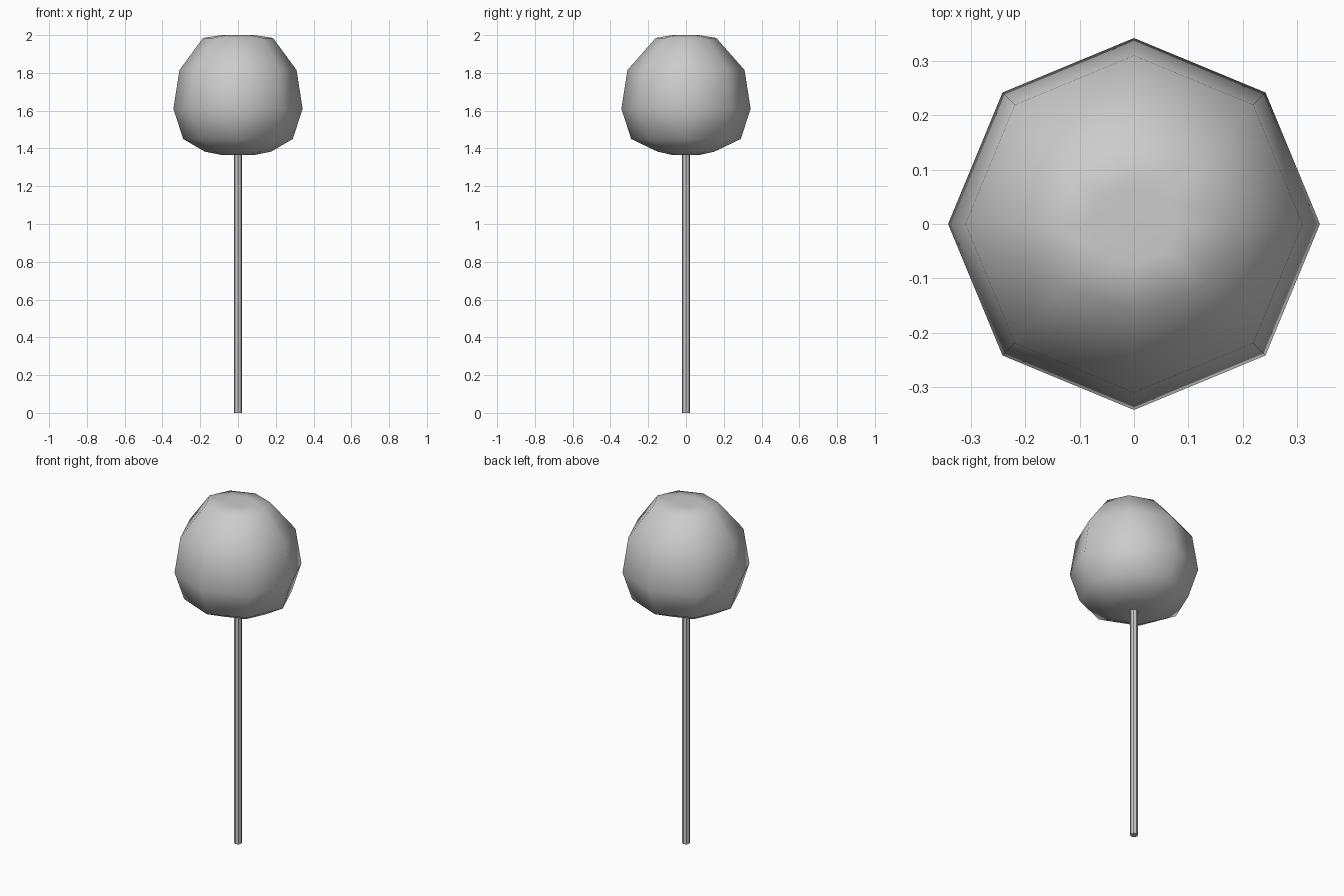
import bpy
import bmesh
from math import cos, sin, tau

cube = bpy.data.objects.get("Cube")
if cube:
    bpy.data.objects.remove(cube, do_unlink=True)


def make_material(name, color):
    mat = bpy.data.materials.new(name)
    mat.use_nodes = True
    mat.diffuse_color = color
    mat.node_tree.nodes["Principled BSDF"].inputs["Base Color"].default_value = color
    return mat


def lathe(name, rings, bottom, top, mat, sides=8):
    """Join rings of (x radius, y radius, height), closed by a pole at each end."""
    bm = bmesh.new()
    loops = [[bm.verts.new((rx * cos(tau * i / sides), ry * sin(tau * i / sides), z))
              for i in range(sides)] for rx, ry, z in rings]
    low, high = bm.verts.new((0, 0, bottom)), bm.verts.new((0, 0, top))
    for i in range(sides):
        j = (i + 1) % sides
        for a, b in zip(loops, loops[1:]):
            bm.faces.new((a[i], a[j], b[j], b[i]))
        bm.faces.new((low, loops[0][j], loops[0][i]))
        bm.faces.new((high, loops[-1][i], loops[-1][j]))
    mesh = bpy.data.meshes.new(name)
    bm.to_mesh(mesh)
    bm.free()
    mesh.materials.append(mat)
    obj = bpy.data.objects.new(name, mesh)
    bpy.context.collection.objects.link(obj)
    return obj


grey = make_material("plain grey", (0.6, 0.6, 0.6, 1))

# Rounded candy with a shallow dimple at each pole
candy = lathe("candy_ball", [
    (0.085, 0.07, 1.365), (0.175, 0.15, 1.383), (0.29, 0.29, 1.45),
    (0.342, 0.342, 1.61), (0.31, 0.31, 1.815), (0.185, 0.16, 1.985),
    (0.085, 0.07, 2.0)], 1.375, 1.985, grey)
candy.data.shade_smooth()

# Thin faceted stick
stick = lathe("stick", [(0.022, 0.022, 0), (0.022, 0.022, 1.45)], 0, 1.45, grey)
